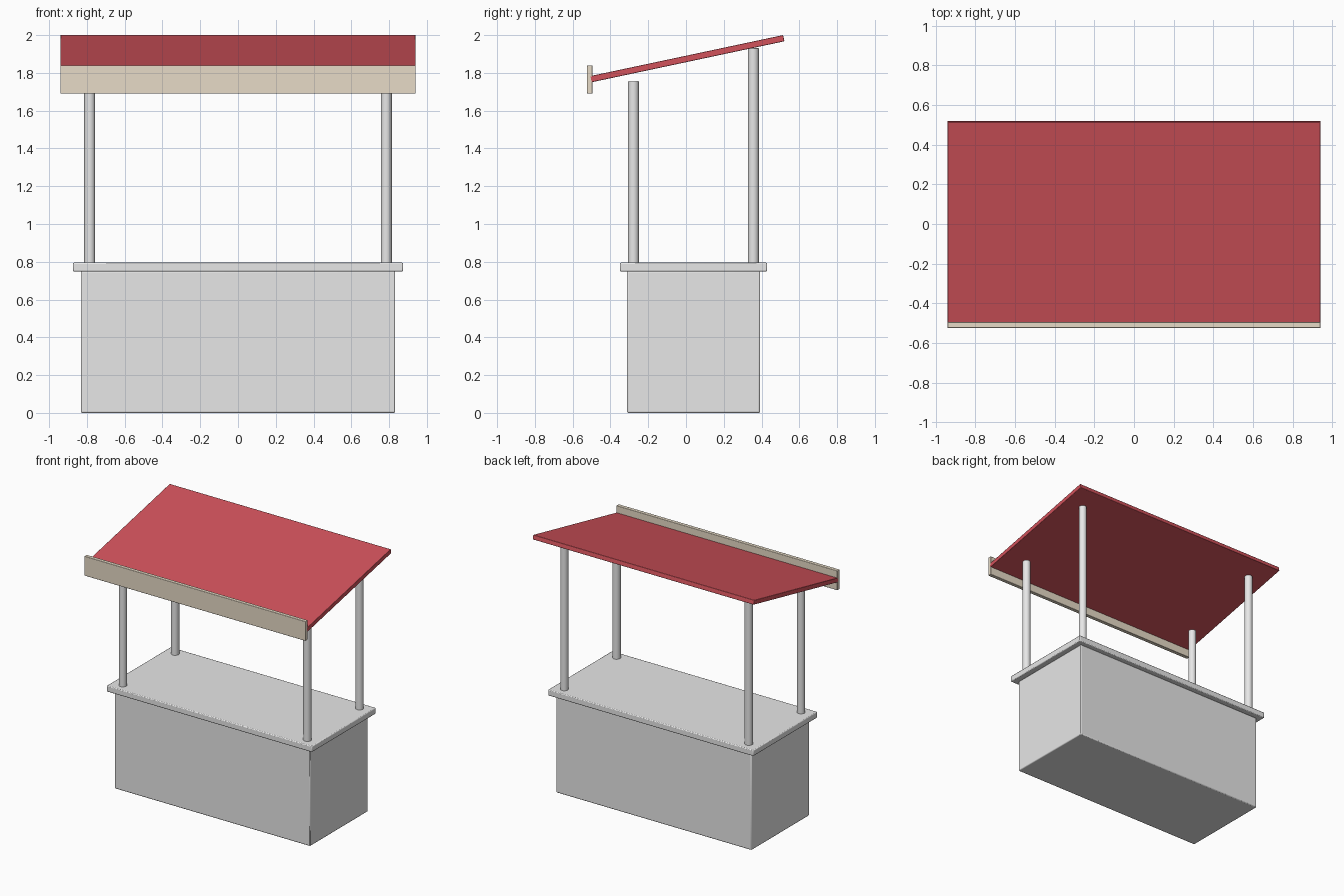
import bpy
import math

# Remove the default cube
cube = bpy.data.objects.get("Cube")
if cube:
    bpy.data.objects.remove(cube, do_unlink=True)


def make_material(name, rgb):
    mat = bpy.data.materials.new(name)
    mat.use_nodes = True
    mat.diffuse_color = (*rgb, 1)
    mat.node_tree.nodes["Principled BSDF"].inputs["Base Color"].default_value = (*rgb, 1)
    return mat


grey = make_material("light grey", (0.8, 0.8, 0.8))
red = make_material("awning red", (0.64, 0.085, 0.105))
beige = make_material("beige", (0.8, 0.71, 0.57))


def finish(obj, name, mat, bevel):
    obj.name = name
    obj.data.materials.append(mat)
    if bevel:
        mod = obj.modifiers.new("soft edges", 'BEVEL')
        mod.width = bevel
        mod.segments = 2
        mod.limit_method = 'ANGLE'
        mod.angle_limit = math.radians(40)
    bpy.ops.object.shade_smooth_by_angle(angle=math.radians(35))
    return obj


def box(name, centre, size, mat, bevel=0.0, tilt=0.0):
    bpy.ops.mesh.primitive_cube_add(size=1, location=centre)
    obj = bpy.context.object
    obj.scale = size
    bpy.ops.object.transform_apply(location=False, rotation=False, scale=True)
    obj.rotation_euler.x = tilt
    return finish(obj, name, mat, bevel)


def post(name, x, y, bottom, top):
    bpy.ops.mesh.primitive_cylinder_add(
        vertices=24, radius=0.029, depth=top - bottom,
        location=(x, y, (top + bottom) / 2))
    return finish(bpy.context.object, name, grey, 0.005)


# Counter body and overhanging top
box("counter_body", (0, 0.04, 0.375), (1.664, 0.704, 0.75), grey, 0.007)
box("counter_top", (0, 0.04, 0.772), (1.748, 0.78, 0.046), grey, 0.006)

# Four posts, the rear pair taller
for side, x in (("left", 0.785), ("right", -0.785)):
    post("front_post_" + side, x, -0.278, 0.78, 1.757)
    post("rear_post_" + side, x, 0.357, 0.78, 1.933)

# Sloped awning and its front board
box("awning", (0, 0.006, 1.875), (1.882, 1.046, 0.0335), red, 0.003,
    math.radians(12))
box("awning_front_board", (0, -0.51, 1.765), (1.882, 0.029, 0.15), beige, 0.003)
